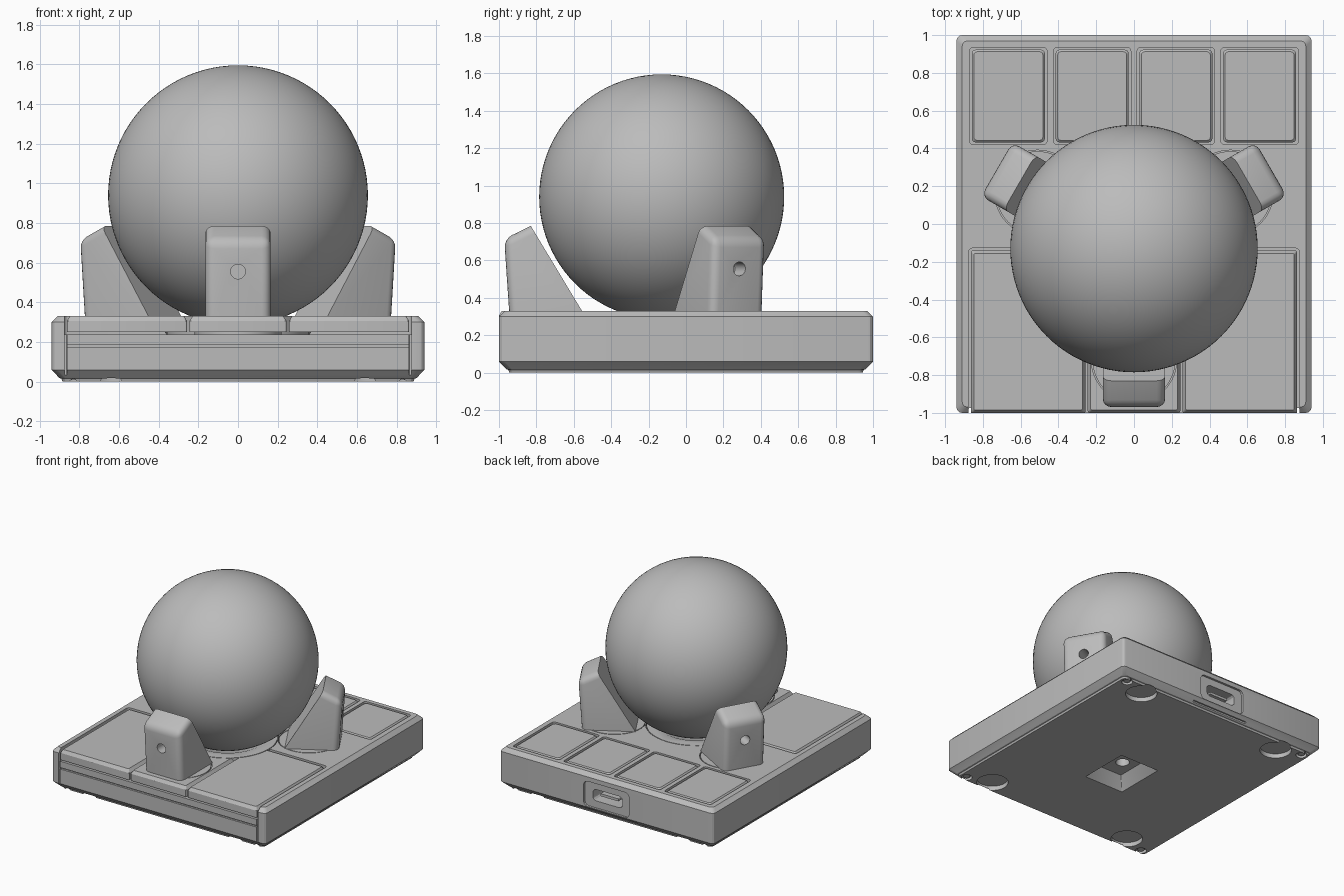
import bpy, bmesh, math
from mathutils import Matrix, Vector

cube = bpy.data.objects.get("Cube")
if cube:
    bpy.data.objects.remove(cube, do_unlink=True)

grey = bpy.data.materials.new("plain_grey")
grey.use_nodes = True
colour = (0.5, 0.5, 0.5, 1)
grey.diffuse_color = colour
grey.node_tree.nodes["Principled BSDF"].inputs["Base Color"].default_value = colour

BALL = Vector((0, -0.13, 0.94))
RADIUS = 0.655
TOP = 0.33
STAND_ANGLES = (-90, 30, 150)


def finish(name, bm, matrix=Matrix()):
    bmesh.ops.recalc_face_normals(bm, faces=bm.faces)
    bm.transform(matrix)
    mesh = bpy.data.meshes.new(name)
    bm.to_mesh(mesh)
    bm.free()
    mesh.materials.append(grey)
    obj = bpy.data.objects.new(name, mesh)
    bpy.context.collection.objects.link(obj)
    return obj


def slab(name, x, y, layers, r=0.02, matrix=Matrix(), seg=3):
    """Rounded rectangle lofted through (z, inset) layers."""
    bm = bmesh.new()
    rings = []
    for z, inset in layers:
        ring = []
        for k, (cx, cy) in enumerate(((x[1], y[1]), (x[0], y[1]), (x[0], y[0]), (x[1], y[0]))):
            sx, sy = (1, -1, -1, 1)[k], (1, 1, -1, -1)[k]
            for i in range(seg + 1):
                a = math.pi / 2 * (k + i / seg)
                ring.append(bm.verts.new((cx - sx * (r + inset) + r * math.cos(a),
                                          cy - sy * (r + inset) + r * math.sin(a), z)))
        rings.append(ring)
    for low, high in zip(rings, rings[1:]):
        for i in range(len(low)):
            j = (i + 1) % len(low)
            bm.faces.new((low[i], low[j], high[j], high[i]))
    bm.faces.new(rings[0][::-1])
    bm.faces.new(rings[-1])
    return finish(name, bm, matrix)


def disc(name, x, y, z0, z1, r, matrix=Matrix()):
    bm = bmesh.new()
    bmesh.ops.create_cone(bm, cap_ends=True, segments=48, radius1=r, radius2=r, depth=z1 - z0,
                          matrix=Matrix.Translation((x, y, (z0 + z1) / 2)))
    return finish(name, bm, matrix)


def sphere(name, r):
    bm = bmesh.new()
    bmesh.ops.create_uvsphere(bm, u_segments=96, v_segments=48, radius=r)
    return finish(name, bm, Matrix.Translation(BALL))


def activate(obj):
    bpy.ops.object.select_all(action='DESELECT')
    obj.select_set(True)
    bpy.context.view_layer.objects.active = obj


def cut(obj, cutters, operation='DIFFERENCE'):
    activate(obj)
    for cutter in cutters:
        mod = obj.modifiers.new("cut", 'BOOLEAN')
        mod.operation, mod.solver, mod.object = operation, 'EXACT', cutter
        bpy.ops.object.modifier_apply(modifier=mod.name)
        bpy.data.objects.remove(cutter, do_unlink=True)


def smooth(obj, angle=25):
    activate(obj)
    bpy.ops.object.shade_smooth_by_angle(angle=math.radians(angle))


def cradle_discs(name, z0, z1, grow):
    """Hub under the ball and one round pad under each stand."""
    discs = [disc(name, BALL.x, BALL.y, z0, z1, 0.36 + grow)]
    for deg in STAND_ANGLES:
        a = math.radians(deg)
        discs.append(disc(name, 0.59 * math.cos(a), BALL.y + 0.59 * math.sin(a), z0, z1, 0.22 + grow))
    return discs


# Housing with chamfered edges
body = slab("housing", (-0.94, 0.94), (-1, 1),
            [(0, 0.055), (0.015, 0.05), (0.018, 0.04), (0.06, 0), (0.3, 0), (TOP, 0.03)], 0.03)

# Pockets for the keys and buttons
key_starts = [-0.87 + 0.4433 * i for i in range(4)]
cutters = [slab("c", (x, x + 0.41), (0.42, 0.935), [(0.28, 0), (0.4, 0)]) for x in key_starts]
cutters.append(slab("c", (-0.875, 0.875), (-1.1, -0.128), [(0.238, 0), (0.4, 0)]))
cutters += cradle_discs("c", 0.245, 0.4, 0.006)

# Front panel seams
cutters.append(slab("c", (-0.875, 0.875), (-1.1, -0.985), [(0.176, 0), (0.188, 0)], 0.002))
for s in (-1, 1):
    cutters.append(slab("c", (s * 0.869 - 0.006, s * 0.869 + 0.006), (-1.1, -0.975),
                        [(0.02, 0), (0.25, 0)], 0.002))

# Connector opening and notch in the back
back = Matrix.Rotation(math.pi / 2, 4, 'X')
cutters.append(slab("c", (-0.2, 0.2), (0.065, 0.265), [(-1.1, 0), (-0.983, 0)], 0.035, back))
cutters.append(slab("c", (-0.13, 0.13), (0.12, 0.21), [(-1.1, 0), (-0.85, 0)], 0.03, back))
cutters.append(slab("c", (-0.25, 0.25), (0.965, 1.1), [(-0.1, 0), (0.035, 0)], 0.005))

# Foot recesses, screw holes and sensor window underneath
for sx in (-1, 1):
    for sy in (-1, 1):
        cutters.append(disc("c", sx * 0.64, sy * 0.845, -0.1, 0.035, 0.115))
        cutters.append(disc("c", sx * 0.83, sy * 0.91, -0.1, 0.025, 0.04))
        screw = disc("screw", sx * 0.83, sy * 0.91, 0.008, 0.03, 0.025)
        smooth(screw)
cutters.append(slab("c", (-0.18, 0.18), (-0.35, 0.07), [(-0.01, 0), (0.09, 0.07)], 0.004))
cutters.append(disc("c", 0, BALL.y, 0.05, 0.2, 0.05))
cut(body, cutters)
smooth(body)

# Connector tongue
slab("connector_tongue", (-0.08, 0.08), (0.155, 0.175), [(-0.96, 0), (-0.84, 0)], 0.004, back)

# Row of four back keys
for i, x in enumerate(key_starts):
    key = slab("back_key_%d" % (i + 1), (x + 0.012, x + 0.398), (0.432, 0.923),
               [(0.275, 0), (TOP - 0.012, 0), (TOP, 0.01)])
    smooth(key)

# Three front buttons, cut away around the cradle
for name, x0, x1 in (("right", -0.863, -0.257), ("middle", -0.245, 0.245), ("left", 0.257, 0.863)):
    button = slab(name + "_button", (x0, x1), (-1, -0.14),
                  [(0.25, 0), (0.305, 0), (TOP, 0.015)], 0.01)
    cut(button, cradle_discs("c", 0.2, 0.4, 0.006))
    smooth(button)

# Cradle with a hollow for the ball
parts = cradle_discs("cradle", 0.232, TOP, 0)
cradle = parts[0]
cut(cradle, parts[1:], 'UNION')
cut(cradle, [sphere("c", RADIUS + 0.015)])
smooth(cradle)

# Three stands around the ball, each with a round hole
PROFILE = ((0.42, 0.32), (0.815, 0.32), (0.842, 0.715), (0.70, 0.785))
for n, deg in enumerate(STAND_ANGLES):
    bm = bmesh.new()
    sides = [[bm.verts.new((r, s * 0.165, z)) for r, z in PROFILE] for s in (-1, 1)]
    for side in sides:
        bm.faces.new(side)
    for i in range(4):
        j = (i + 1) % 4
        bm.faces.new((sides[0][i], sides[0][j], sides[1][j], sides[1][i]))
    rounded = [e for e in bm.edges if all(v.co.x > 0.65 for v in e.verts)
               and any(v.co.z > 0.6 for v in e.verts)
               and not all(v.co.z > 0.75 for v in e.verts)]
    bmesh.ops.bevel(bm, geom=rounded, offset=0.045, segments=4, profile=0.5, affect='EDGES')
    place = Matrix.Translation((0, BALL.y, 0)) @ Matrix.Rotation(math.radians(deg), 4, 'Z')
    stand = finish("stand_%d" % (n + 1), bm, place)
    bore = place @ Matrix.Translation((0, 0, 0.555)) @ Matrix.Rotation(math.pi / 2, 4, 'Y')
    cut(stand, [disc("c", 0, 0, 0.72, 1.0, 0.037, bore)])
    smooth(stand)

# Ball
smooth(sphere("ball", RADIUS))
